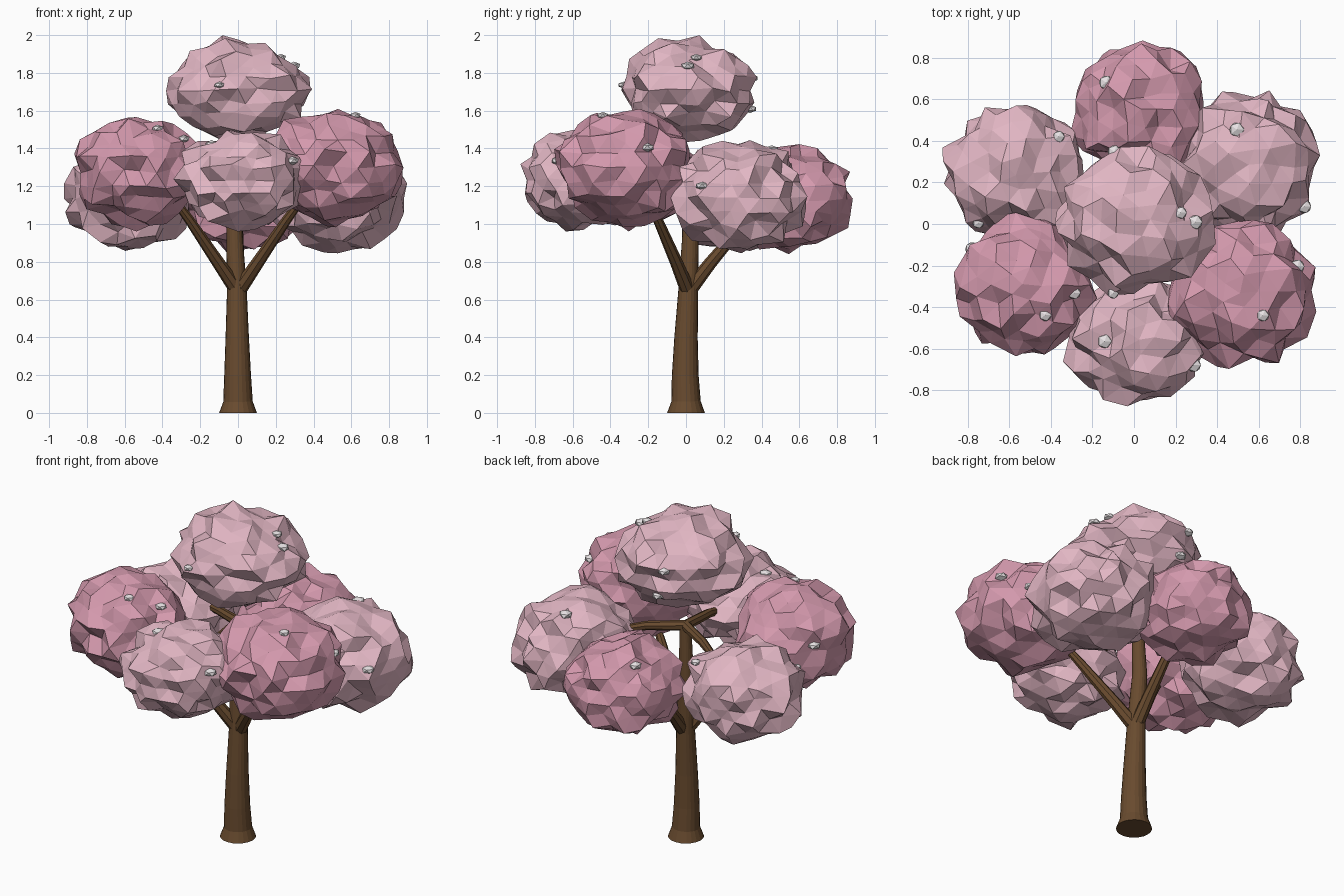
import bpy, bmesh, math, random
from mathutils import Vector, noise

if "Cube" in bpy.data.objects:
    bpy.data.objects.remove(bpy.data.objects["Cube"])

random.seed(7)


def material(name, rgb):
    m = bpy.data.materials.new(name)
    m.diffuse_color = (*rgb, 1)
    m.use_nodes = True
    m.node_tree.nodes["Principled BSDF"].inputs["Base Color"].default_value = m.diffuse_color
    return m


BARK = material("bark", (0.14, 0.07, 0.028))
LIGHT = material("pale_blossom", (0.76, 0.47, 0.55))
DARK = material("deep_blossom", (0.66, 0.32, 0.42))
WHITE = material("petal_white", (0.8, 0.76, 0.77))


def finish(name, bm, mat):
    mesh = bpy.data.meshes.new(name)
    bm.to_mesh(mesh)
    bm.free()
    mesh.materials.append(mat)
    ob = bpy.data.objects.new(name, mesh)
    bpy.context.collection.objects.link(ob)
    return ob


def tube(name, path, sides):
    """Flat-shaded tapering tube through (x, y, z, radius) points."""
    bm = bmesh.new()
    pts = [Vector(p[:3]) for p in path]
    rings = []
    for i, p in enumerate(pts):
        d = pts[min(i + 1, len(pts) - 1)] - pts[max(i - 1, 0)]
        if i == 0 and p.z == 0:
            d = Vector((0, 0, 1))
        q = Vector((0, 0, 1)).rotation_difference(d.normalized())
        rings.append([bm.verts.new(p + q @ Vector((
            path[i][3] * math.cos(math.tau * k / sides),
            path[i][3] * math.sin(math.tau * k / sides), 0)))
            for k in range(sides)])
    for a, b in zip(rings, rings[1:]):
        for k in range(sides):
            n = (k + 1) % sides
            bm.faces.new((a[k], a[n], b[n], b[k]))
    bm.faces.new(rings[0][::-1])
    bm.faces.new(rings[-1])
    return finish(name, bm, BARK)


def blob(name, centre, radii, mat):
    """Faceted, lumpy foliage ball."""
    bm = bmesh.new()
    bmesh.ops.create_icosphere(bm, subdivisions=3, radius=1)
    c = Vector(centre)
    for v in bm.verts:
        s = 1 + 0.12 * noise.noise(v.co * 2.5 + c * 9) + random.uniform(-0.10, 0.11)
        jitter = Vector([random.uniform(-0.04, 0.04) for _ in range(3)])
        p = v.co * s + jitter
        v.co = c + Vector([p[i] * radii[i] for i in range(3)])
    return finish(name, bm, mat)


# Trunk with root flare and central leader
tube("trunk", [(0, 0, 0.005, 0.1), (0, 0, 0.065, 0.078), (-0.002, -0.004, 0.2, 0.071),
               (-0.004, 0, 0.4, 0.062), (-0.006, 0.012, 0.66, 0.052),
               (-0.02, 0.025, 0.98, 0.042), (-0.01, 0.02, 1.31, 0.032)], 20)

# Two tiers of three branches
for i in range(3):
    a = math.radians(90 + 120 * i)
    x, y = math.cos(a), math.sin(a)
    tube(f"lower_branch_{i + 1}", [(0.01 * x, 0.012 + 0.01 * y, 0.66, 0.040),
         (0.12 * x, 0.01 + 0.12 * y, 0.80, 0.034),
         (0.30 * x, 0.30 * y, 1.0 if i == 0 else 1.03, 0.026),
         (0.42 * x, 0.42 * y, 1.1 if i == 0 else 1.17, 0.018)], 8)
    a += math.pi / 3
    x, y = math.cos(a), math.sin(a)
    tube(f"upper_branch_{i + 1}", [(-0.01, 0.02, 1.30, 0.030),
         (0.22 * x, 0.22 * y, 1.28, 0.026), (0.42 * x, 0.42 * y, 1.24, 0.018)], 8)

# Foliage clusters
blob("foliage_top", (0.0, 0.015, 1.715), (0.36, 0.345, 0.265), LIGHT)
blob("foliage_front", (0.02, -0.555, 1.24), (0.325, 0.31, 0.25), LIGHT)
blob("foliage_front_left", (-0.53, -0.295, 1.285), (0.32, 0.325, 0.28), DARK)
blob("foliage_front_right", (0.51, -0.32, 1.31), (0.35, 0.345, 0.295), DARK)
blob("foliage_back_right", (0.54, 0.28, 1.15), (0.335, 0.345, 0.29), LIGHT)
blob("foliage_back_left", (-0.57, 0.245, 1.145), (0.32, 0.33, 0.27), LIGHT)
blob("foliage_back", (0.03, 0.55, 1.135), (0.315, 0.32, 0.265), DARK)

# Small white flowers, dropped onto the nearest foliage surface
FLOWERS = [(-0.18, 0.71, 1.36), (-0.36, 0.43, 1.33), (-0.09, 0.34, 1.78),
           (0.25, 0.05, 1.93), (0.30, 0.01, 1.85), (-0.75, 0.0, 1.24),
           (-0.28, -0.34, 1.46), (-0.43, -0.45, 1.53), (-0.14, -0.57, 1.45),
           (0.62, -0.44, 1.57), (0.78, -0.21, 1.41), (-0.78, -0.12, 1.33),
           (0.29, -0.68, 1.34), (-0.10, -0.33, 1.74), (0.48, 0.46, 1.42),
           (0.86, 0.05, 1.24), (-0.05, 0.36, 1.6)]
clusters = [o for o in bpy.data.objects if o.name.startswith("foliage")]
bpy.context.view_layer.update()
for i, p in enumerate(FLOWERS):
    hits = [o.closest_point_on_mesh(Vector(p))[1] for o in clusters]
    co = min(hits, key=lambda h: (h - Vector(p)).length)
    bm = bmesh.new()
    bmesh.ops.create_icosphere(bm, subdivisions=1, radius=random.uniform(0.028, 0.04))
    for v in bm.verts:
        v.co = Vector((v.co.x, v.co.y, v.co.z * 0.6)) + co
    finish(f"flower_{i + 1}", bm, WHITE)

# Rest the tree exactly on the ground
for o in bpy.data.objects:
    o.location.z -= 0.005
